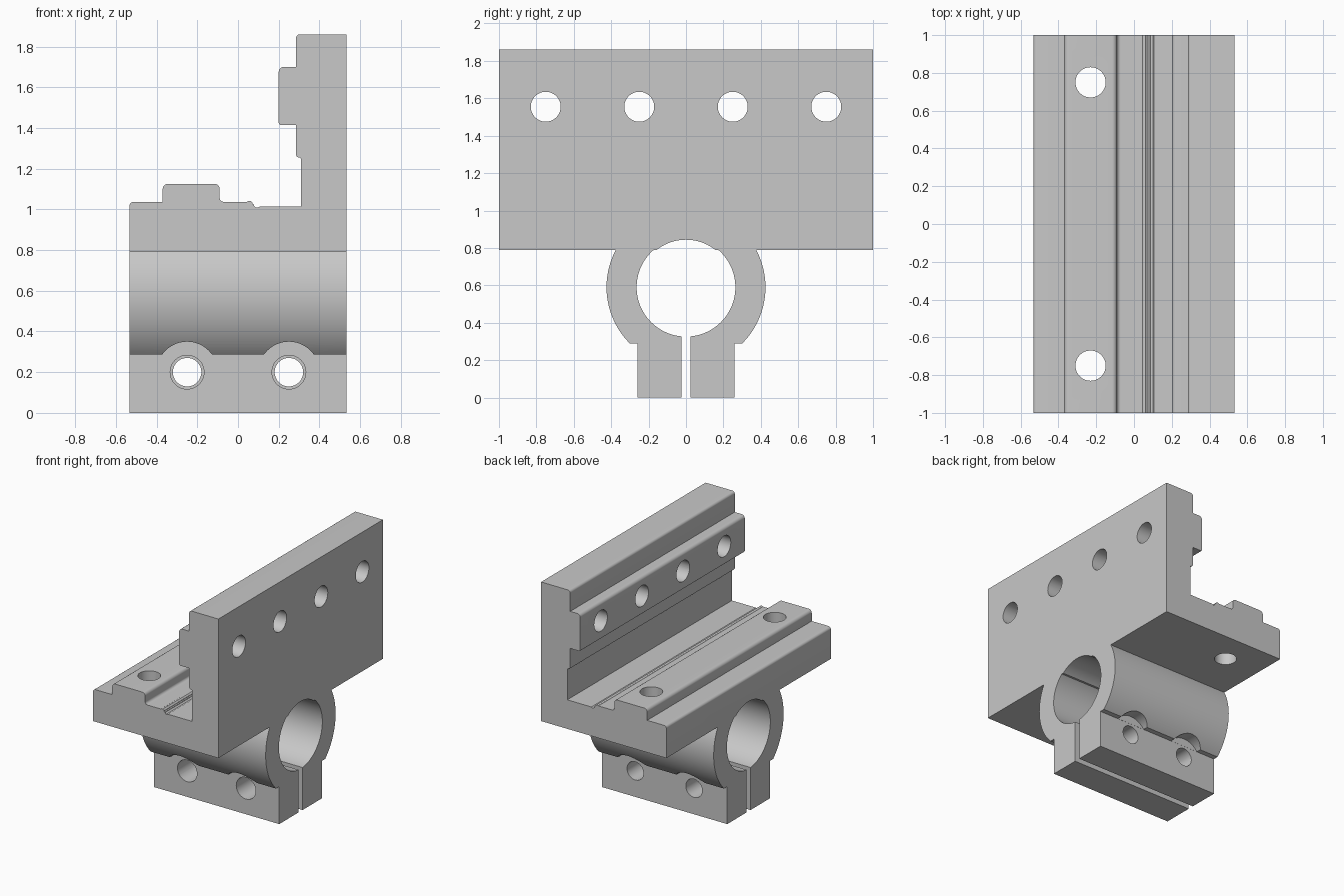
import bpy, bmesh, math
from mathutils import Vector, Matrix

if "Cube" in bpy.data.objects:
    bpy.data.objects.remove(bpy.data.objects["Cube"], do_unlink=True)

# One plain machined-metal colour
GREY = (0.58, 0.58, 0.58, 1)
metal = bpy.data.materials.new("machined grey")
metal.use_nodes = True
metal.diffuse_color = GREY
metal.node_tree.nodes["Principled BSDF"].inputs["Base Color"].default_value = GREY

HALF_W = 0.533      # half width along x
BORE_Z = 0.59       # height of the bore axis
PLATE_Z = 0.79      # underside of the angle bracket


def link(name, bm):
    bmesh.ops.recalc_face_normals(bm, faces=bm.faces)
    mesh = bpy.data.meshes.new(name)
    bm.to_mesh(mesh)
    bm.free()
    mesh.materials.append(metal)
    obj = bpy.data.objects.new(name, mesh)
    bpy.context.collection.objects.link(obj)
    return obj


def rounded(corners, steps=6):
    """Turn (a, b, radius) corners into outline points with filleted corners."""
    out = []
    for i, (a, b, r) in enumerate(corners):
        p = Vector((a, b))
        if not r:
            out.append(p)
            continue
        before = Vector(corners[i - 1][:2])
        after = Vector(corners[(i + 1) % len(corners)][:2])
        s = p + (before - p).normalized() * r
        e = p + (after - p).normalized() * r
        c = s + e - p
        for k in range(steps + 1):
            d = s.lerp(e, k / steps) - c
            out.append(c + d.normalized() * r)
    return out


def prism(name, outline, axis, half):
    """Extrude an outline symmetrically along x or y."""
    bm = bmesh.new()
    place = (lambda p: (-half, p[0], p[1])) if axis == "X" else (lambda p: (p[0], -half, p[1]))
    face = bm.faces.new([bm.verts.new(place(p)) for p in outline])
    moved = bmesh.ops.extrude_face_region(bm, geom=[face])["geom"]
    shift = Vector((2 * half, 0, 0)) if axis == "X" else Vector((0, 2 * half, 0))
    bmesh.ops.translate(bm, vec=shift, verts=[g for g in moved if isinstance(g, bmesh.types.BMVert)])
    return link(name, bm)


def cut(target, cutter):
    cutter.hide_render = True
    mod = target.modifiers.new("cut", "BOOLEAN")
    mod.operation = "DIFFERENCE"
    mod.solver = "EXACT"
    mod.object = cutter
    bpy.context.view_layer.objects.active = target
    bpy.ops.object.modifier_apply(modifier=mod.name)
    bpy.data.objects.remove(cutter, do_unlink=True)


def drill(target, centre, radius, depth, axis, sides=48):
    turn = {"X": Matrix.Rotation(math.pi / 2, 4, "Y"),
            "Y": Matrix.Rotation(math.pi / 2, 4, "X"),
            "Z": Matrix.Identity(4)}[axis]
    bm = bmesh.new()
    bmesh.ops.create_cone(bm, cap_ends=True, segments=sides, radius1=radius, radius2=radius,
                          depth=depth, matrix=Matrix.Translation(centre) @ turn)
    cut(target, link("drill", bm))


# Angle bracket: stepped L section running front to back
bracket = prism("angle_bracket", rounded([
    (-HALF_W, PLATE_Z, 0), (HALF_W, PLATE_Z, 0), (HALF_W, 1.86, 0),
    (0.285, 1.86, 0.02), (0.285, 1.70, 0), (0.2, 1.70, 0.025), (0.2, 1.415, 0.01),
    (0.285, 1.415, 0), (0.285, 1.255, 0.015), (0.31, 1.255, 0.01), (0.31, 1.013, 0),
    (0.09, 1.013, 0.015), (0.06, 1.037, 0.015), (-0.09, 1.037, 0.02),
    (-0.09, 1.125, 0.025), (-0.37, 1.125, 0.025), (-0.37, 1.037, 0),
    (-HALF_W, 1.037, 0.02)]), "Y", 1.0)

# Bolt holes in the upright wall and the base flange
for y in (-0.75, -0.25, 0.25, 0.75):
    drill(bracket, (0.35, y, 1.555), 0.08, 0.6, "X")
for y in (-0.75, 0.75):
    drill(bracket, (-0.23, y, 1.0), 0.08, 0.8, "Z")
drill(bracket, (0, 0, BORE_Z), 0.254, 2, "X", 96)

# Split clamp: round collar with a square foot
OUTER, FOOT_Y, FOOT_Z = 0.425, 0.26, 0.288
top = math.asin((PLATE_Z - BORE_Z) / OUTER)
low = math.asin((FOOT_Z - BORE_Z) / OUTER)
side = [(FOOT_Y, 0), (FOOT_Y, FOOT_Z)]
for k in range(33):
    t = low + (top - low) * k / 32
    side.append((OUTER * math.cos(t), BORE_Z + OUTER * math.sin(t)))
clamp = prism("split_clamp", side + [(-y, z) for y, z in reversed(side)], "X", HALF_W)
drill(clamp, (0, 0, BORE_Z), 0.264, 2, "X", 96)

# Clamping slot below the bore
SLOT = 0.023
slot = prism("slot", [(-SLOT, -0.1), (SLOT, -0.1), (SLOT, 0.45), (-SLOT, 0.45)], "X", 1)
cut(clamp, slot)

# Clamp screws: spot faces, through holes, wider clearance on the front jaw
for x in (-0.25, 0.25):
    for s in (-1, 1):
        drill(clamp, (x, s * (FOOT_Y + 0.201), 0.2), 0.15, 0.4, "Y")
    drill(clamp, (x, 0, 0.2), 0.07, 1, "Y")
    drill(clamp, (x, -0.25, 0.2), 0.083, 0.5, "Y")

# Smooth bores and fillets, crisp machined edges
for obj in (bracket, clamp):
    bpy.ops.object.select_all(action="DESELECT")
    obj.select_set(True)
    bpy.context.view_layer.objects.active = obj
    bpy.ops.object.shade_smooth_by_angle(angle=math.radians(30))
